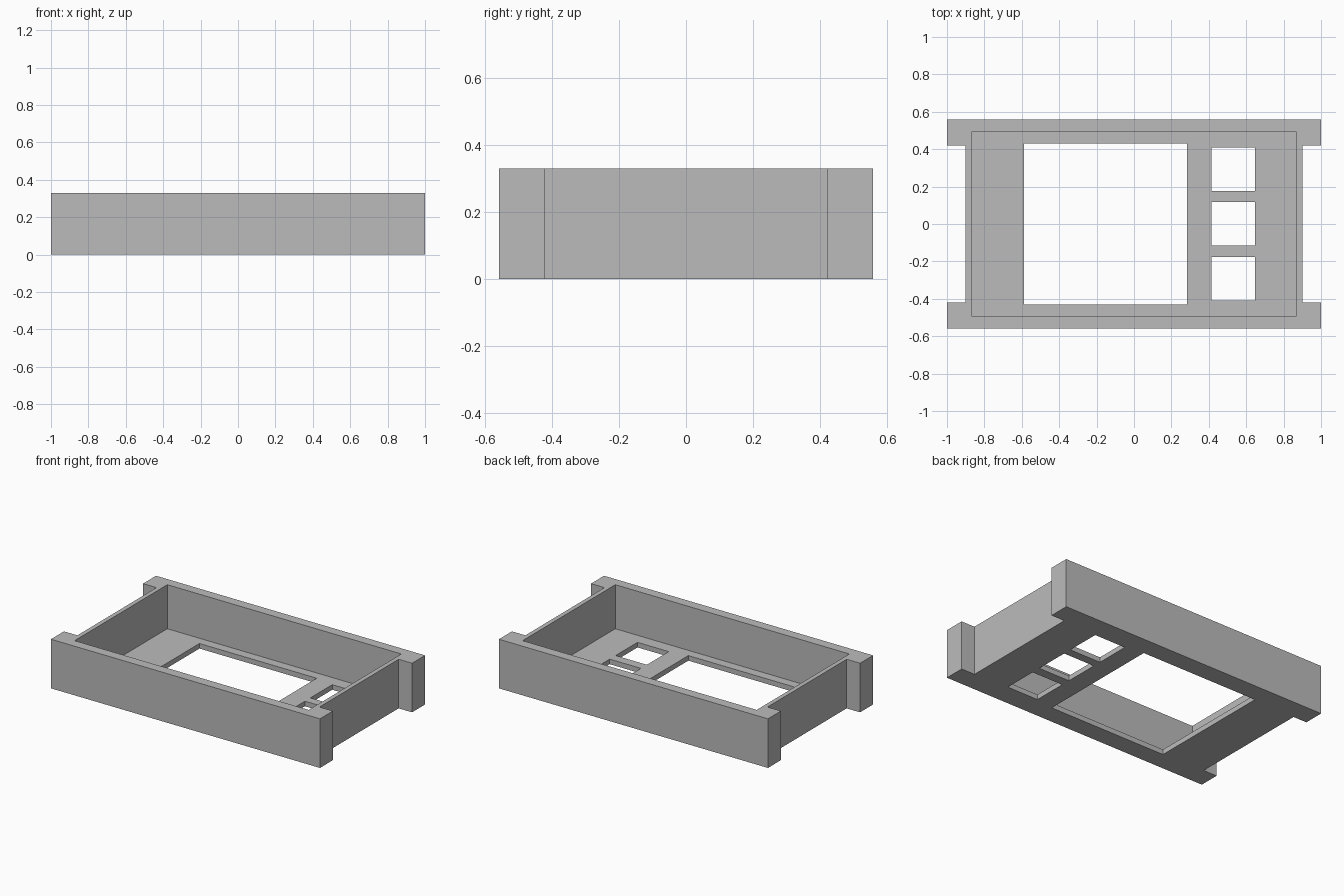
import bpy
import bmesh

if "Cube" in bpy.data.objects:
    bpy.data.objects.remove(bpy.data.objects["Cube"], do_unlink=True)

HEIGHT, FLOOR = 0.33, 0.034

grey = bpy.data.materials.new("plain grey")
grey.use_nodes = True
colour = (0.5, 0.5, 0.5, 1)
grey.diffuse_color = colour
grey.node_tree.nodes["Principled BSDF"].inputs["Base Color"].default_value = colour


def prism(name, points, z0, z1):
    """Extrude a flat outline from z0 up to z1."""
    bm = bmesh.new()
    face = bm.faces.new([bm.verts.new((x, y, z0)) for x, y in points])
    top = bmesh.ops.extrude_face_region(bm, geom=[face])["geom"]
    for v in top:
        if isinstance(v, bmesh.types.BMVert):
            v.co.z = z1
    bmesh.ops.recalc_face_normals(bm, faces=bm.faces[:])
    mesh = bpy.data.meshes.new(name)
    bm.to_mesh(mesh)
    bm.free()
    mesh.materials.append(grey)
    obj = bpy.data.objects.new(name, mesh)
    bpy.context.collection.objects.link(obj)
    return obj


def rect(x0, x1, y0, y1):
    return [(x0, y0), (x1, y0), (x1, y1), (x0, y1)]


# Outline with corner tabs, mirrored from one quarter
quarter = [(0.9, 0.0), (0.9, 0.42), (1.0, 0.42), (1.0, 0.558)]
right = [(x, -y) for x, y in reversed(quarter[1:])] + quarter[1:]
outline = right + [(-x, -y) for x, y in right]
tray = prism("tray_frame", outline, 0, HEIGHT)

# Inner hollow, display window and three button windows
cuts = [("hollow_cutter", rect(-0.87, 0.87, -0.492, 0.492), FLOOR),
        ("display_cutter", rect(-0.588, 0.284, -0.43, 0.43), -0.1)]
for i, y in enumerate((-0.293, 0.002, 0.292)):
    cuts.append((f"button_cutter_{i}", rect(0.415, 0.647, y - 0.116, y + 0.116), -0.1))

for name, points, z0 in cuts:
    cutter = prism(name, points, z0, HEIGHT + 0.1)
    cutter.hide_render = True
    cutter.hide_set(True)
    mod = tray.modifiers.new(name, "BOOLEAN")
    mod.operation = "DIFFERENCE"
    mod.solver = "EXACT"
    mod.object = cutter

# Bake the cuts and discard the cutters
bpy.context.view_layer.update()
evaluated = tray.evaluated_get(bpy.context.evaluated_depsgraph_get())
baked = bpy.data.meshes.new_from_object(evaluated)
tray.modifiers.clear()
tray.data = baked
for name, _, _ in cuts:
    bpy.data.objects.remove(bpy.data.objects[name], do_unlink=True)
